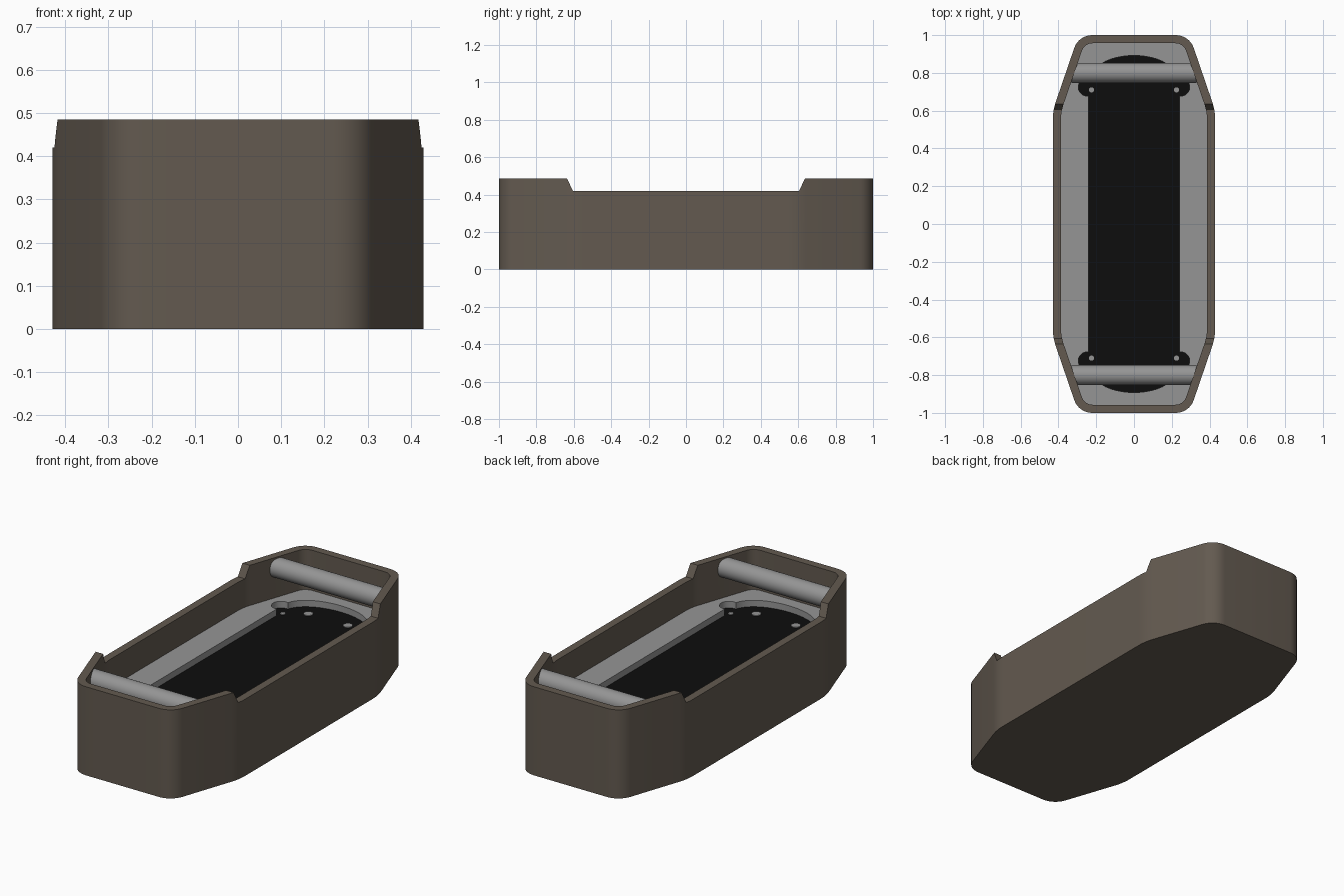
import bpy, bmesh, math
from mathutils import Vector

if "Cube" in bpy.data.objects:
    bpy.data.objects.remove(bpy.data.objects["Cube"])


def material(name, rgb):
    m = bpy.data.materials.new(name)
    m.diffuse_color = (*rgb, 1)
    m.use_nodes = True
    m.node_tree.nodes["Principled BSDF"].inputs["Base Color"].default_value = m.diffuse_color
    return m


BROWN = material("brown_grey_plastic", (0.125, 0.102, 0.080))
GREY = material("light_grey", (0.30, 0.30, 0.30))
BLACK = material("black", (0.004, 0.004, 0.004))


def rounded(points, radii, steps=8):
    """Round every corner of a 2D polygon with a tangent arc."""
    out, n = [], len(points)
    for i in range(n):
        p = Vector(points[i])
        a = (Vector(points[i - 1]) - p).normalized()
        b = (Vector(points[(i + 1) % n]) - p).normalized()
        half = a.angle(b) / 2
        r = radii[i]
        c = p + (a + b).normalized() * (r / math.sin(half))
        s, e = p + a * (r / math.tan(half)) - c, p + b * (r / math.tan(half)) - c
        turn = s.angle_signed(e)
        for k in range(steps + 1):
            t = -turn * k / steps
            out.append((c.x + s.x * math.cos(t) - s.y * math.sin(t),
                        c.y + s.x * math.sin(t) + s.y * math.cos(t)))
    return out


def prism(name, outline, low, high, mat, axis="z"):
    """Extrude a 2D outline along z, or a (y, z) outline along x."""
    def place(p, h):
        return (p[0], p[1], h) if axis == "z" else (h, p[0], p[1])
    bm = bmesh.new()
    face = bm.faces.new([bm.verts.new(place(p, low)) for p in outline])
    ext = bmesh.ops.extrude_face_region(bm, geom=[face])
    shift = Vector(place((0, 0), high - low))
    bmesh.ops.translate(bm, verts=[v for v in ext["geom"] if isinstance(v, bmesh.types.BMVert)], vec=shift)
    bmesh.ops.recalc_face_normals(bm, faces=bm.faces[:])
    mesh = bpy.data.meshes.new(name)
    bm.to_mesh(mesh)
    bm.free()
    mesh.materials.append(mat)
    ob = bpy.data.objects.new(name, mesh)
    bpy.context.collection.objects.link(ob)
    return ob


def select(ob):
    bpy.ops.object.select_all(action="DESELECT")
    ob.select_set(True)
    bpy.context.view_layer.objects.active = ob


def cut(ob, cutter):
    select(ob)
    mod = ob.modifiers.new("cut", "BOOLEAN")
    mod.operation, mod.solver, mod.object = "DIFFERENCE", "EXACT", cutter
    bpy.ops.object.modifier_apply(modifier=mod.name)
    bpy.data.objects.remove(cutter, do_unlink=True)


def smooth(ob):
    select(ob)
    bpy.ops.object.shade_smooth_by_angle(angle=math.radians(30))


def circle(x, y, r, n=24):
    return [(x + r * math.cos(2 * math.pi * i / n), y + r * math.sin(2 * math.pi * i / n)) for i in range(n)]


def octagon(side, shoulder, end, tip, r_tip, r_side):
    quarter = [(side, shoulder), (end, tip)]
    pts = quarter + [(-x, y) for x, y in reversed(quarter)]
    pts += [(-x, -y) for x, y in pts]
    return rounded(pts, [r_side, r_tip, r_tip, r_side] * 2)


outer = octagon(0.43, 0.60, 0.293, 1.0, 0.10, 0.30)
inner = octagon(0.387, 0.593, 0.262, 0.957, 0.06, 0.26)
LEDGE, FLOOR = 0.265, 0.23

# Tray shell with raised ends
tray = prism("tray_shell", outer, 0, 0.485, BROWN)
cut(tray, prism("cavity", inner, 0.15, 0.6, BROWN))
cut(tray, prism("rim_notch", [(-0.605, 0.42), (0.605, 0.42), (0.665, 0.55), (-0.665, 0.55)],
                -0.6, 0.6, BROWN, "x"))
smooth(tray)

# Grey inner frame with a long round-ended opening and corner holes
opening = []
for s in (1, -1):
    for i in range(25):
        a = math.pi * i / 24
        opening.append((s * 0.24 * math.cos(a), s * (0.74 + 0.152 * math.sin(a) ** 0.9)))
frame = prism("inner_frame", inner, 0.15, LEDGE, GREY)
cut(frame, prism("opening", opening, FLOOR - 0.01, 0.5, GREY))
corners = [(sx, sy) for sx in (1, -1) for sy in (1, -1)]
for sx, sy in corners:
    cut(frame, prism("hole", circle(sx * 0.247, sy * 0.725, 0.048), FLOOR - 0.01, 0.5, GREY))
smooth(frame)

# Black floor panel inside the opening, with a disc under each hole
prism("floor_panel", opening, FLOOR - 0.012, FLOOR, BLACK)
for sx, sy in corners:
    prism("hole_floor", circle(sx * 0.247, sy * 0.725, 0.048), FLOOR - 0.012, FLOOR - 0.001, BLACK)
    # Small grey studs on the floor
    prism("corner_stud", circle(sx * 0.225, sy * 0.71, 0.014, 16), FLOOR - 0.004, FLOOR + 0.004, GREY)
    prism("end_stud", circle(sx * 0.12, sy * 0.78, 0.024, 16), FLOOR - 0.004, FLOOR + 0.004, GREY)

# Cross rods at both ends
for name, y in (("front_rod", -0.8), ("back_rod", 0.8)):
    smooth(prism(name, circle(y, 0.425, 0.053, 32), -0.33, 0.33, GREY, "x"))
